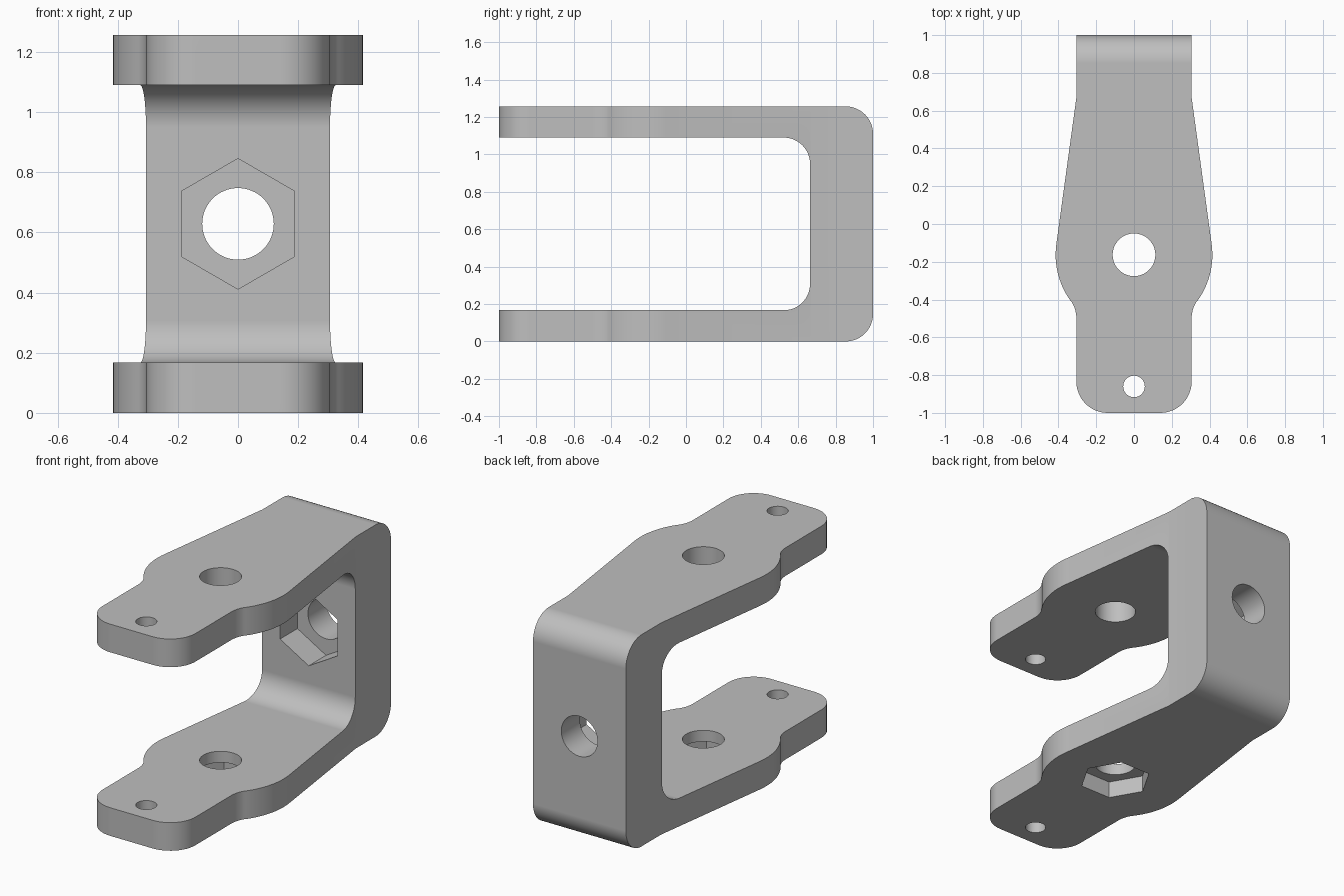
import bpy, bmesh
from math import sin, cos, pi, radians, atan2, acos, hypot
from mathutils import Matrix, Vector

if "Cube" in bpy.data.objects:
    bpy.data.objects.remove(bpy.data.objects["Cube"])

HEIGHT, PLATE, HALF_W = 1.257, 0.167, 0.305
HOLE_Y, MID_Z = -0.163, HEIGHT / 2

grey = bpy.data.materials.new("plain grey")
grey.use_nodes = True
colour = (0.52, 0.52, 0.52, 1)
grey.diffuse_color = colour
grey.node_tree.nodes["Principled BSDF"].inputs["Base Color"].default_value = colour


def arc(cx, cy, r, start, end, steps=12):
    """Points along an arc, angles in degrees."""
    angles = [radians(start + (end - start) * i / steps) for i in range(steps + 1)]
    return [(cx + r * cos(a), cy + r * sin(a)) for a in angles]


def prism(name, points, depth, matrix):
    """Extrude a flat outline along its local z, then place it."""
    bm = bmesh.new()
    face = bm.faces.new([bm.verts.new((x, y, 0)) for x, y in points])
    ext = bmesh.ops.extrude_face_region(bm, geom=[face])
    moved = [v for v in ext["geom"] if isinstance(v, bmesh.types.BMVert)]
    bmesh.ops.translate(bm, verts=moved, vec=(0, 0, depth))
    bm.transform(matrix)
    bmesh.ops.recalc_face_normals(bm, faces=bm.faces[:])
    mesh = bpy.data.meshes.new(name)
    bm.to_mesh(mesh)
    bm.free()
    mesh.materials.append(grey)
    obj = bpy.data.objects.new(name, mesh)
    bpy.context.collection.objects.link(obj)
    return obj


def boolean(target, tool, operation):
    bpy.context.view_layer.objects.active = target
    mod = target.modifiers.new(tool.name, "BOOLEAN")
    mod.object, mod.operation, mod.solver = tool, operation, "EXACT"
    bpy.ops.object.modifier_apply(modifier=mod.name)
    bpy.data.objects.remove(tool)


# Fork side profile (y, z): a U opening to the front
R_OUT, R_IN, WALL_Y = 0.147, 0.14, 0.663
top_in = HEIGHT - PLATE
profile = [(-1, 0)]
profile += arc(1 - R_OUT, R_OUT, R_OUT, -90, 0)
profile += arc(1 - R_OUT, HEIGHT - R_OUT, R_OUT, 0, 90)
profile += [(-1, HEIGHT), (-1, top_in)]
profile += arc(WALL_Y - R_IN, top_in - R_IN, R_IN, 90, 0)
profile += arc(WALL_Y - R_IN, PLATE + R_IN, R_IN, 0, -90)
profile += [(-1, PLATE)]
side_on = Matrix(((0, 0, 1, -0.6), (1, 0, 0, 0), (0, 1, 0, 0), (0, 0, 0, 1)))
bracket = prism("fork_bracket", profile, 1.2, side_on)

# Arm outline from above: tapered, round boss, necked-in rounded tip
BOSS_R, TAPER_Y, NECK_Y, FILLET = 0.415, 0.67, -0.5, 0.165
rise = TAPER_Y - HOLE_Y
tangent = atan2(rise, HALF_W) - acos(BOSS_R / hypot(rise, HALF_W))
neck = atan2(NECK_Y - HOLE_Y, HALF_W + FILLET)
deg = 180 / pi
half = [(HALF_W, 1.1), (HALF_W, TAPER_Y)]
half += arc(0, HOLE_Y, BOSS_R, tangent * deg, neck * deg)
half += arc(HALF_W + FILLET, NECK_Y, FILLET, 180 + neck * deg, 180, 8)[1:]
half += arc(HALF_W - 0.165, -0.835, 0.165, 0, -90)
outline = half + [(-x, y) for x, y in reversed(half)]
plan = prism("plan_cutter", outline, HEIGHT + 0.4, Matrix.Translation((0, 0, -0.2)))
boolean(bracket, plan, "INTERSECT")


def circle(r, steps=64, turn=0):
    return arc(0, 0, r, turn, turn + 360, steps)[:-1]


# Through holes in both arms and in the rear wall
to_back = Matrix.Rotation(-pi / 2, 4, "X")
for name, y, r in (("pivot_hole", HOLE_Y, 0.113), ("tip_hole", -0.86, 0.057)):
    boolean(bracket, prism(name, circle(r), 2, Matrix.Translation((0, y, -0.3))), "DIFFERENCE")
wall_place = Matrix.Translation((0, 0.4, MID_Z)) @ to_back
boolean(bracket, prism("wall_hole", circle(0.119), 1, wall_place), "DIFFERENCE")

# Hexagonal nut pockets: inside the rear wall and under the lower arm
boolean(bracket, prism("wall_pocket", circle(0.217, 6, 30), WALL_Y + 0.163 - 0.4, wall_place), "DIFFERENCE")
boolean(bracket, prism("lower_pocket", circle(0.2, 6), 0.2, Matrix.Translation((0, HOLE_Y, -0.1))), "DIFFERENCE")

# Smooth curves with crisp edges
bpy.ops.object.select_all(action="DESELECT")
bracket.select_set(True)
bpy.context.view_layer.objects.active = bracket
bpy.ops.object.shade_smooth_by_angle(angle=radians(25))
weighted = bracket.modifiers.new("flat_faces", "WEIGHTED_NORMAL")
weighted.keep_sharp = True
